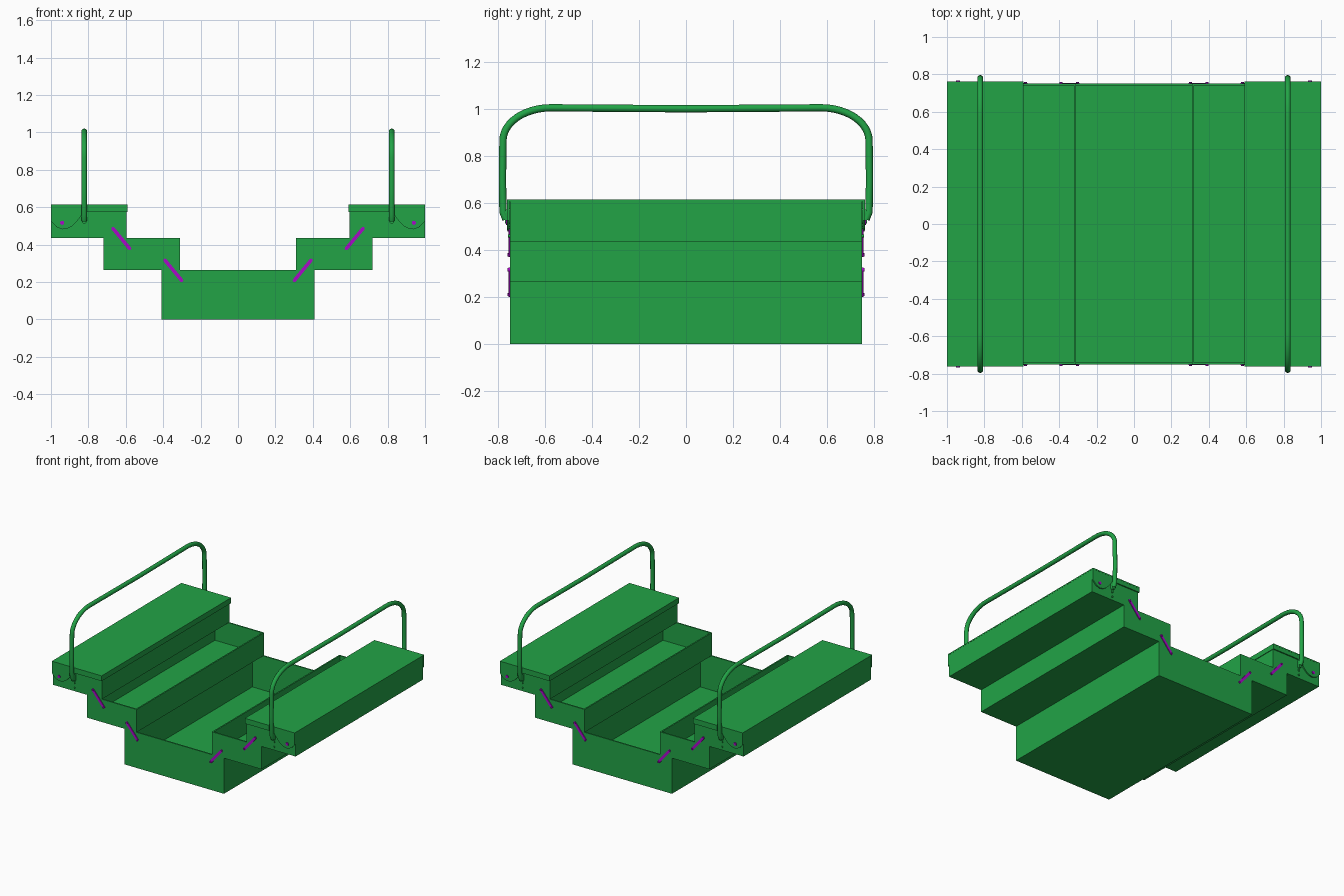
import bpy, bmesh, math
from mathutils import Vector

if "Cube" in bpy.data.objects:
    bpy.data.objects.remove(bpy.data.objects["Cube"])


def material(name, rgb):
    m = bpy.data.materials.new(name)
    m.diffuse_color = (*rgb, 1)
    m.use_nodes = True
    m.node_tree.nodes["Principled BSDF"].inputs["Base Color"].default_value = m.diffuse_color
    return m


GREEN = material("green paint", (0.016, 0.37, 0.062))
PURPLE = material("purple metal", (0.40, 0.003, 0.58))


def finish(bm, name, mat, smooth=False):
    bmesh.ops.recalc_face_normals(bm, faces=bm.faces[:])
    me = bpy.data.meshes.new(name)
    bm.to_mesh(me)
    bm.free()
    ob = bpy.data.objects.new(name, me)
    bpy.context.collection.objects.link(ob)
    me.materials.append(mat)
    if smooth:
        bpy.ops.object.select_all(action='DESELECT')
        ob.select_set(True)
        bpy.context.view_layer.objects.active = ob
        bpy.ops.object.shade_smooth_by_angle(angle=math.radians(40))
    return ob


def prism(bm, pts, y0, y1):
    """Extrude an (x, z) outline from y0 to y1."""
    a = [bm.verts.new((x, y0, z)) for x, z in pts]
    b = [bm.verts.new((x, y1, z)) for x, z in pts]
    n = len(pts)
    bm.faces.new(a)
    bm.faces.new(b[::-1])
    for i in range(n):
        j = (i + 1) % n
        bm.faces.new((a[i], b[i], b[j], a[j]))


def rect(x0, x1, z0, z1):
    return [(x0, z0), (x1, z0), (x1, z1), (x0, z1)]


def tray(name, x0, x1, z0, z1, hy=0.75, t=0.01):
    """Open sheet-metal tray: top face inset, then pushed to the floor."""
    bm = bmesh.new()
    prism(bm, rect(min(x0, x1), max(x0, x1), z0, z1), -hy, hy)
    bmesh.ops.recalc_face_normals(bm, faces=bm.faces[:])
    top = max(bm.faces, key=lambda f: f.calc_center_median().z)
    bmesh.ops.inset_region(bm, faces=[top], thickness=t, use_even_offset=True)
    ret = bmesh.ops.extrude_discrete_faces(bm, faces=[top])
    bmesh.ops.translate(bm, verts=ret["faces"][0].verts[:], vec=(0, 0, z0 + t - z1))
    return finish(bm, name, GREEN)


def capsule(a, b, r, n=8):
    """Outline of a flat bar with rounded ends."""
    ang = math.atan2(b[1] - a[1], b[0] - a[0])
    pts = []
    for c, start in ((b, ang - math.pi / 2), (a, ang + math.pi / 2)):
        for i in range(n + 1):
            t = start + math.pi * i / n
            pts.append((c[0] + r * math.cos(t), c[1] + r * math.sin(t)))
    return pts


def disc(x, z, r, n=14):
    return [(x + r * math.cos(2 * math.pi * i / n),
             z + r * math.sin(2 * math.pi * i / n)) for i in range(n)]


def handle(name, x):
    """Bent tube with elliptical corners and ends tucked against the tray."""
    half = [(0, 1.001), (0.3, 1.003)]
    for i in range(13):
        t = math.pi / 2 * (1 - i / 12)
        half.append((0.575 + 0.204 * math.cos(t), 0.865 + 0.14 * math.sin(t)))
    half += [(0.781, 0.7), (0.779, 0.56), (0.766, 0.53)]
    path = [(-y, z) for y, z in half[:0:-1]] + half
    bm = bmesh.new()
    rings, n, r = [], 12, 0.0155
    for i, (y, z) in enumerate(path):
        p, q = path[max(i - 1, 0)], path[min(i + 1, len(path) - 1)]
        d = Vector((0, q[0] - p[0], q[1] - p[1])).normalized()
        side = Vector((1, 0, 0))
        up = d.cross(side)
        rings.append([bm.verts.new(Vector((x, y, z)) + side * r * math.cos(2 * math.pi * k / n)
                                   + up * r * math.sin(2 * math.pi * k / n)) for k in range(n)])
    for a, b in zip(rings, rings[1:]):
        for k in range(n):
            bm.faces.new((a[k], a[(k + 1) % n], b[(k + 1) % n], b[k]))
    bm.faces.new(rings[0])
    bm.faces.new(rings[-1])
    finish(bm, name, GREEN, True)


# Central box
tray("base_box", -0.41, 0.41, 0, 0.265)

# Lid end plate with its hinge flap
FLAP = [(0.59, 0.608), (0.59, 0.575), (0.81, 0.575), (0.835, 0.56), (0.86, 0.525),
        (0.885, 0.5), (0.91, 0.487), (0.94, 0.482), (0.97, 0.494), (1.0, 0.525), (1.0, 0.608)]

for s, side in ((-1, "left"), (1, "right")):
    # Stepped trays
    tray(side + "_middle_tray", s * 0.31, s * 0.718, 0.265, 0.435)
    tray(side + "_upper_tray", s * 0.596, s * 0.999, 0.435, 0.606)

    # Lid: top sheet, inner skirt, two end plates
    bm = bmesh.new()
    prism(bm, rect(s * 0.59, s * 1.0, 0.606, 0.615), -0.762, 0.762)
    prism(bm, rect(s * 0.59, s * 0.595, 0.575, 0.608), -0.76, 0.76)
    for e in (-1, 1):
        prism(bm, [(s * x, z) for x, z in FLAP], e * 0.752, e * 0.761)
    finish(bm, side + "_lid", GREEN)

    handle(side + "_handle", s * 0.822)

    for e, end in ((-1, "front"), (1, "back")):
        # Handle foot plate and its small rivets
        bm = bmesh.new()
        prism(bm, capsule((s * 0.822, 0.525), (s * 0.822, 0.56), 0.013), e * 0.748, e * 0.77)
        for z in (0.505, 0.495, 0.46):
            prism(bm, disc(s * 0.822, z, 0.007), e * 0.748, e * 0.757)
        finish(bm, f"{side}_{end}_handle_foot", GREEN)

        # Cantilever links with pivot heads
        for k, (a, b) in enumerate((((0.668, 0.486), (0.58, 0.38)),
                                    ((0.39, 0.316), (0.302, 0.21)))):
            a, b = (s * a[0], a[1]), (s * b[0], b[1])
            bm = bmesh.new()
            prism(bm, capsule(a, b, 0.0095), e * 0.748, e * 0.755)
            for p in (a, b):
                prism(bm, disc(*p, 0.007), e * 0.754, e * 0.759)
            finish(bm, f"{side}_{end}_link_{'upper' if k == 0 else 'lower'}", PURPLE)

        # Lid hinge rivet
        bm = bmesh.new()
        prism(bm, disc(s * 0.94, 0.517, 0.011), e * 0.755, e * 0.767)
        finish(bm, f"{side}_{end}_hinge_rivet", PURPLE)
